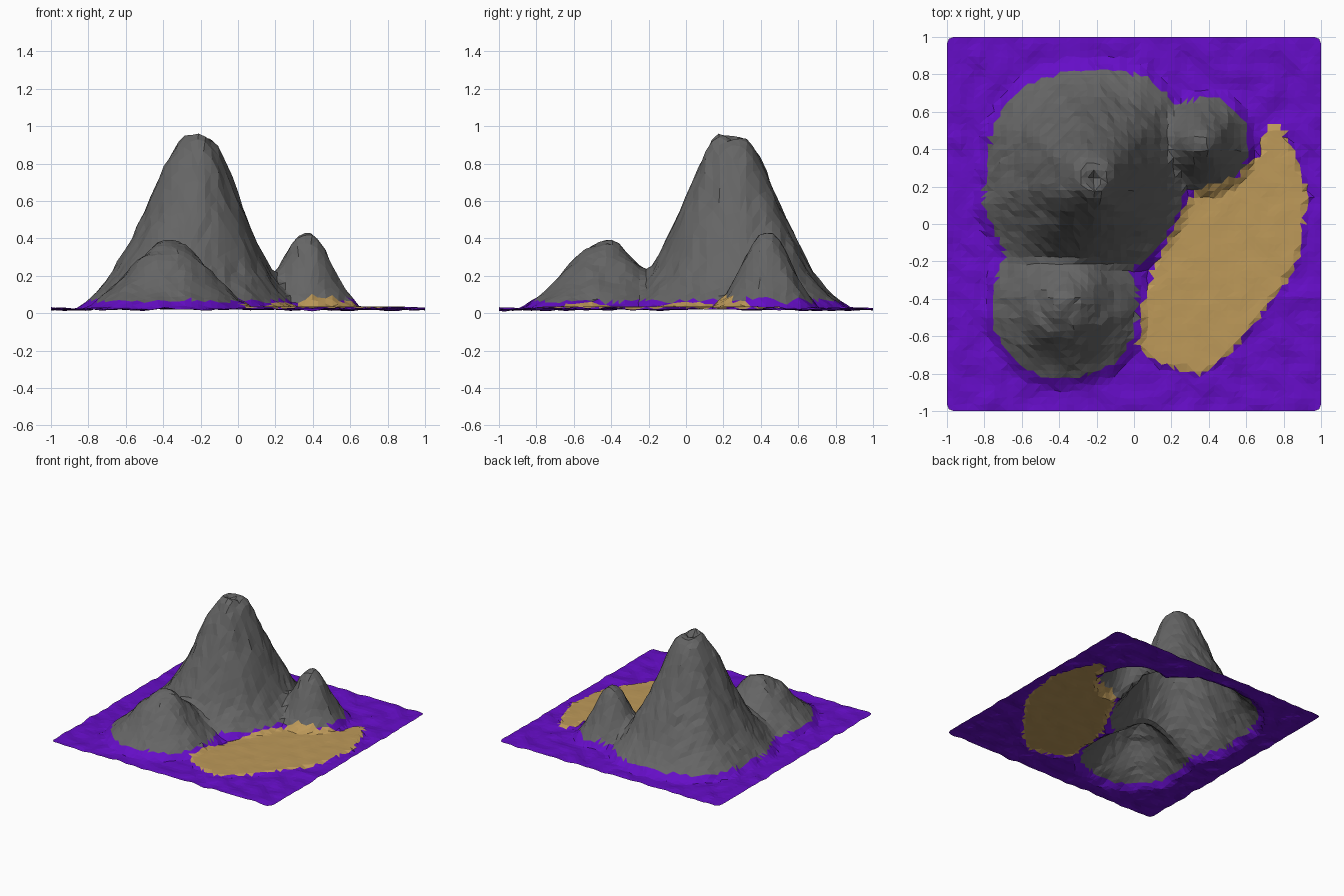
import bpy, bmesh, random
from mathutils import noise, Vector

if "Cube" in bpy.data.objects:
    bpy.data.objects.remove(bpy.data.objects["Cube"])

random.seed(4)
N = 56  # cells per side

# Hills: centre, radial profile (distance, height), roundness of the footprint
HILLS = [
    ((-0.215, 0.235), [(0, .89), (.05, .955), (.09, .935), (.135, .875), (.19, .76), (.28, .545),
                       (.36, .37), (.45, .20), (.54, .085), (.59, .04), (.64, 0)], 2.3),
    ((-0.37, -0.44), [(0, .365), (.08, .355), (.16, .28), (.26, .155), (.33, .085),
                      (.39, .04), (.44, 0)], 2.2),
    ((0.365, 0.43), [(0, .42), (.05, .405), (.10, .325), (.15, .22), (.20, .115),
                     (.25, .045), (.29, 0)], 2.0),
]
SAND = [(.02, -.66), (.14, -.75), (.35, -.80), (.5, -.71), (.7, -.46), (.88, -.2), (.93, .15),
        (.86, .38), (.80, .5), (.74, .54), (.69, .48), (.68, .38), (.62, .34), (.55, .25),
        (.33, .19), (.2, -.05), (.1, -.25), (.04, -.45)]


def interp(profile, d):
    for (a, za), (b, zb) in zip(profile, profile[1:]):
        if d <= b:
            return za + (zb - za) * (d - a) / (b - a)
    return 0.0


def in_sand(x, y):
    inside = False
    for (ax, ay), (bx, by) in zip(SAND, SAND[1:] + SAND[:1]):
        if (ay > y) != (by > y) and x < ax + (bx - ax) * (y - ay) / (by - ay):
            inside = not inside
    return inside


def hill_height(x, y):
    total = 0.0
    for n, ((cx, cy), prof, p) in enumerate(HILLS):
        dx, dy = x - cx, y - cy
        d = (abs(dx) ** p + abs(dy) ** p) ** (1 / p)
        if n == 0:                           # steeper flank towards the sand
            side = (0.87 * dx - 0.5 * dy) / (d + 1e-6)
            d *= 1 + 0.23 * max(0, side) ** 2
        d *= 1 + 0.05 * noise.noise(Vector((x * 4, y * 4, cx * 9)))
        total += interp(prof, d) ** 4
    return total ** 0.25


def height(x, y):
    h = hill_height(x, y)
    bumps = noise.noise(Vector((x * 9, y * 9, 3.0)))
    if in_sand(x, y):
        # sand only laps gently onto the mountain foot
        return 0.034 + 0.004 * bumps + min(h, .04) + 0.3 * max(0, h - .04)
    return 0.022 + 0.016 * bumps + h * 0.97 + 0.035 * h * bumps


# One shared height grid, split into three parts by region
pts = {}
for i in range(N + 1):
    for j in range(N + 1):
        x, y = -1 + 2 * i / N, -1 + 2 * j / N
        z = height(x, y)
        if i in (0, N) and j in (0, N):      # softened corners
            x, y = x * 0.99, y * 0.99
        elif 0 < i < N and 0 < j < N:        # slight irregularity
            x += random.uniform(-.006, .006)
            y += random.uniform(-.006, .006)
        pts[i, j] = (x, y, max(z, .004))

parts = {"mountains": [], "sand_patch": [], "ground_plain": []}
for i in range(N):
    for j in range(N):
        a, b, c, d = (i, j), (i + 1, j), (i + 1, j + 1), (i, j + 1)
        # split each cell along the flatter diagonal
        if abs(pts[a][2] - pts[c][2]) < abs(pts[b][2] - pts[d][2]):
            tris = [(a, b, c), (a, c, d)]
        else:
            tris = [(a, b, d), (b, c, d)]
        for t in tris:
            x = sum(pts[k][0] for k in t) / 3
            y = sum(pts[k][1] for k in t) / 3
            if in_sand(x, y):
                name = "sand_patch"
            elif hill_height(x, y) > 0.045:
                name = "mountains"
            else:
                name = "ground_plain"
            parts[name].append(t)

COLORS = {"mountains": (.13, .13, .13, 1), "sand_patch": (.51, .32, .10, 1),
          "ground_plain": (.13, .004, .57, 1)}
for name, tris in parts.items():
    bm = bmesh.new()
    verts = {}
    for t in tris:
        for k in t:
            if k not in verts:
                verts[k] = bm.verts.new(pts[k])
        bm.faces.new([verts[k] for k in t])
    me = bpy.data.meshes.new(name)
    bm.to_mesh(me)
    bm.free()
    mat = bpy.data.materials.new(name)
    mat.diffuse_color = COLORS[name]
    mat.use_nodes = True
    mat.node_tree.nodes["Principled BSDF"].inputs["Base Color"].default_value = mat.diffuse_color
    me.materials.append(mat)
    bpy.context.collection.objects.link(bpy.data.objects.new(name, me))
